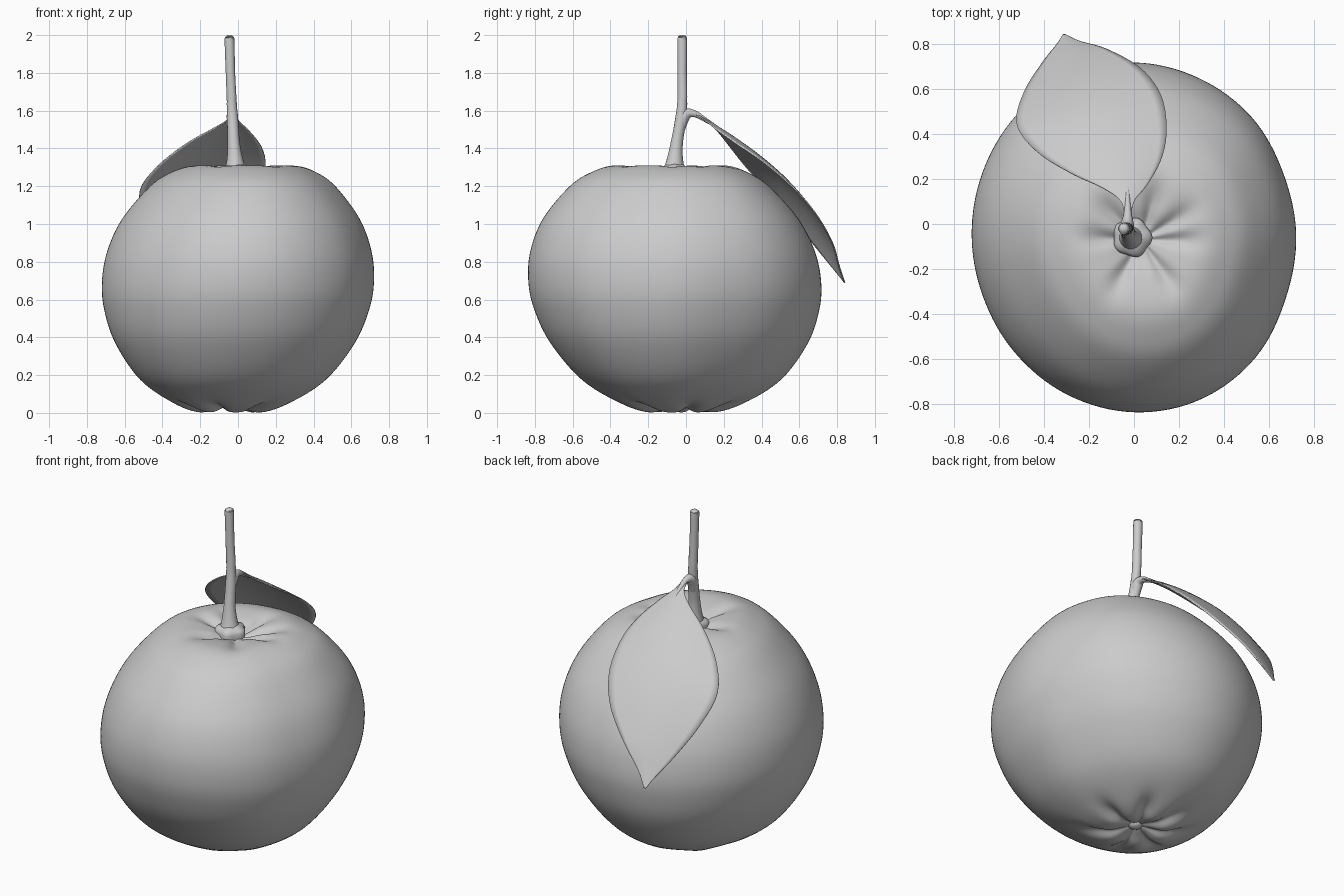
import bpy, bmesh, math
from mathutils import Vector

cube = bpy.data.objects.get("Cube")
if cube:
    bpy.data.objects.remove(cube)

grey = bpy.data.materials.new("plain grey")
grey.use_nodes = True
colour = (0.6, 0.6, 0.6, 1)
grey.diffuse_color = colour
grey.node_tree.nodes["Principled BSDF"].inputs["Base Color"].default_value = colour


def spline(points, t, closed=False):
    """Smooth curve through the points, with t running from 0 to 1."""
    n = len(points)
    spans = n if closed else n - 1
    u = t * spans
    i = min(int(u), spans - 1)
    u -= i

    def pick(k):
        return Vector(points[k % n] if closed else points[max(0, min(n - 1, k))])
    a, b, c, d = (pick(i + k) for k in (-1, 0, 1, 2))
    return b + 0.5 * u * (c - a + u * (2 * a - 5 * b + 4 * c - d + u * (3 * (b - c) + d - a)))


def skin(name, rings, closed=True, caps=True, angle=60):
    """Skin rows of points into one smooth surface."""
    bm = bmesh.new()
    rows = [[bm.verts.new(p) for p in ring] for ring in rings]
    for low, high in zip(rows, rows[1:]):
        n = len(low)
        for k in range(n if closed else n - 1):
            m = (k + 1) % n
            bm.faces.new((low[k], low[m], high[m], high[k]))
    if caps:
        bm.faces.new(rows[0])
        bm.faces.new(rows[-1])
    bmesh.ops.recalc_face_normals(bm, faces=bm.faces)
    mesh = bpy.data.meshes.new(name)
    bm.to_mesh(mesh)
    bm.free()
    mesh.materials.append(grey)
    obj = bpy.data.objects.new(name, mesh)
    bpy.context.collection.objects.link(obj)
    bpy.ops.object.select_all(action='DESELECT')
    obj.select_set(True)
    bpy.context.view_layer.objects.active = obj
    bpy.ops.object.shade_smooth_by_angle(angle=math.radians(angle))
    return obj


def tube(name, path, sides=16, steps=36):
    """Round tube along points of x, y, z, radius."""
    rings = []
    for s in range(steps + 1):
        p = spline(path, s / steps)
        ahead = spline(path, min(1, s / steps + 0.01)).xyz
        behind = spline(path, max(0, s / steps - 0.01)).xyz
        turn = (ahead - behind).to_track_quat('Z', 'Y')
        rings.append([p.xyz + turn @ Vector((math.cos(a), math.sin(a), 0)) * p.w
                      for a in (math.tau * k / sides for k in range(sides))])
    return skin(name, rings)


# Fruit body: profile of relative radius and height, and outline radius by angle
profile = [(0.005, 0.05), (0.1, 0.025), (0.23, 0.003), (0.42, 0.05), (0.68, 0.175),
           (0.88, 0.37), (0.975, 0.55), (1, 0.7), (0.97, 0.86), (0.87, 1.03), (0.68, 1.2),
           (0.53, 1.275), (0.38, 1.31), (0.21, 1.295), (0.09, 1.26), (0.005, 1.25)]
outline = [(r, 0) for r in (0.72, 0.717, 0.74, 0.755, 0.765, 0.76, 0.745, 0.728,
                            0.72, 0.722, 0.742, 0.768, 0.785, 0.785, 0.765, 0.73)]
top_creases = (0.0, 0.55, 1.3, 2.4, 3.1, 4.2, 5.3)
bottom_creases = (0.2, 1.1, 1.9, 2.7, 3.6, 4.4, 5.4)


def crease(angle, radius, creases, reach):
    total = 0
    for c in creases:
        gap = (angle - c + math.pi) % math.tau - math.pi
        total += math.exp(-(gap / 0.2) ** 2)
    return total * math.exp(-((radius - reach) / 0.15) ** 2)


rings = []
for s in range(91):
    f, z = spline(profile, s / 90)
    lean = (z - 0.7) / 0.6
    ring = []
    for k in range(128):
        a = math.tau * k / 128
        # Shoulders and base swell on alternating sides
        swell = 1 + 0.03 * lean * math.cos(3 * (a - math.radians(36)))
        r = f * spline(outline, k / 128, True).x * swell
        if z > 0.7:
            lift = -0.025 * crease(a, f, top_creases, 0.22)
        else:
            lift = 0.035 * crease(a, f, bottom_creases, 0.27)
        ring.append((r * math.cos(a) + 0.035 * lean,
                     r * math.sin(a) - 0.05 - 0.022 * lean, z + lift))
    rings.append(ring)
skin("fruit_body", rings, angle=80)

# Small navel under the fruit
bpy.ops.mesh.primitive_uv_sphere_add(segments=16, ring_count=8, radius=0.04,
                                     location=(-0.03, -0.025, 0.045))
navel = bpy.context.object
navel.name = "navel"
navel.scale.z = 0.7
navel.data.materials.append(grey)
bpy.ops.object.shade_smooth()

# Lobed calyx around the stem base
rings = []
for radius, z in ((0.08, 1.24), (0.085, 1.28), (0.075, 1.3), (0.055, 1.308), (0.02, 1.33)):
    ring = []
    for k in range(50):
        a = math.tau * k / 50
        r = radius * (1 + 0.06 * math.cos(5 * a))
        ring.append((r * math.cos(a) - 0.008, r * math.sin(a) - 0.06, z))
    rings.append(ring)
skin("calyx", rings)

# Stem, with a flared foot and rounded tip
tube("stem", [(-0.012, -0.06, 1.27, 0.07), (-0.015, -0.06, 1.32, 0.048),
              (-0.022, -0.05, 1.42, 0.033), (-0.028, -0.03, 1.54, 0.03),
              (-0.033, -0.02, 1.64, 0.027), (-0.04, -0.02, 1.8, 0.025),
              (-0.045, -0.02, 1.97, 0.026), (-0.045, -0.02, 1.99, 0.023),
              (-0.045, -0.02, 2, 0.012)])

# Leaf stalk branching off the stem
tube("leaf_stalk", [(-0.03, -0.03, 1.5, 0.024), (-0.03, -0.005, 1.575, 0.03),
                    (-0.028, 0.04, 1.585, 0.019), (-0.028, 0.1, 1.553, 0.012),
                    (-0.03, 0.2, 1.49, 0.005)], 12, 20)

# Leaf blade: paired edge points from stalk to tip
right_edge = [(-0.042, 0.02, 1.6), (-0.058, 0.1, 1.55), (-0.14, 0.16, 1.5),
              (-0.28, 0.225, 1.42), (-0.43, 0.32, 1.3), (-0.52, 0.44, 1.17),
              (-0.49, 0.58, 1.01), (-0.41, 0.71, 0.85), (-0.34, 0.8, 0.74),
              (-0.315, 0.84, 0.69)]
left_edge = [(-0.014, 0.02, 1.6), (0, 0.1, 1.55), (0.06, 0.175, 1.49),
             (0.122, 0.29, 1.41), (0.145, 0.42, 1.32), (0.12, 0.57, 1.19),
             (0.03, 0.69, 1.05), (-0.12, 0.775, 0.9), (-0.24, 0.81, 0.78),
             (-0.305, 0.84, 0.69)]
rows = []
for s in range(41):
    a, b = spline(right_edge, s / 40), spline(left_edge, s / 40)
    row = []
    for k in range(17):
        u = k / 16
        p = a.lerp(b, u)
        p.z += 0.1 * (b - a).length * math.sin(math.pi * u)
        row.append(p)
    rows.append(row)
leaf = skin("leaf", rows, closed=False, caps=False)
thickness = leaf.modifiers.new("thickness", 'SOLIDIFY')
thickness.thickness = 0.007
thickness.offset = 0
